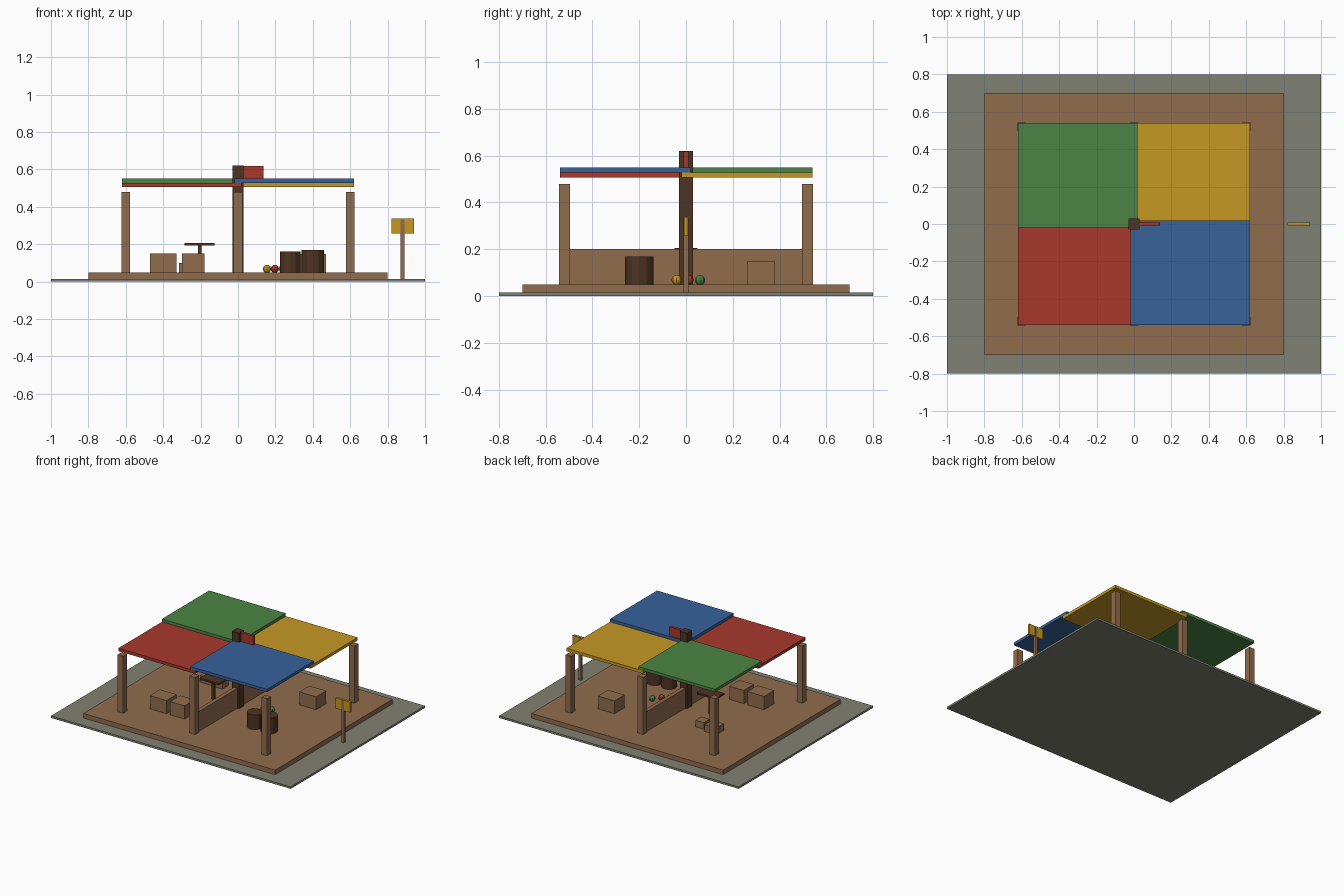
import bpy

cube = bpy.data.objects.get("Cube")
if cube:
    bpy.data.objects.remove(cube, do_unlink=True)


def material(name, *rgb):
    """Flat material from 0-255 display values, converted to linear."""
    lin = [((c / 255 + 0.055) / 1.055) ** 2.4 for c in rgb]
    mat = bpy.data.materials.new(name)
    mat.use_nodes = True
    mat.diffuse_color = (*lin, 1)
    mat.node_tree.nodes["Principled BSDF"].inputs["Base Color"].default_value = (*lin, 1)
    return mat


stone = material("grey stone", 128, 129, 115)
wood = material("brown wood", 145, 108, 77)
dark = material("dark wood", 78, 52, 34)
red = material("red", 168, 56, 44)
yellow = material("yellow", 198, 152, 36)
green = material("green", 76, 132, 68)
blue = material("blue", 55, 98, 154)


def finish(name, mat):
    ob = bpy.context.object
    ob.name = ob.data.name = name
    ob.data.materials.append(mat)
    return ob


def box(name, mat, x, y, z0, z1, sx, sy):
    """Box centred on x, y, reaching from z0 to z1."""
    bpy.ops.mesh.primitive_cube_add(size=1, location=(x, y, (z0 + z1) / 2))
    ob = finish(name, mat)
    ob.scale = (sx, sy, z1 - z0)
    bpy.ops.object.transform_apply(location=False, rotation=False, scale=True)
    return ob


def barrel(name, x, y, radius, top):
    bpy.ops.mesh.primitive_cylinder_add(vertices=12, radius=radius, depth=top - deck_top,
                                        location=(x, y, (top + deck_top) / 2))
    return finish(name, dark)


def ball(name, mat, x, y):
    bpy.ops.mesh.primitive_uv_sphere_add(segments=8, ring_count=6, radius=0.022,
                                         location=(x, y, deck_top + 0.018))
    return finish(name, mat)


ground_top, deck_top = 0.015, 0.05

# Ground and deck
box("ground_slab", stone, 0, 0, 0, ground_top, 2, 1.6)
box("deck", wood, 0, 0, ground_top, deck_top, 1.6, 1.4)

# Roof posts, central mast with flag, dividing wall
for side, x in (("right", -0.6), ("middle", 0), ("left", 0.6)):
    for end, y in (("front", -0.52), ("back", 0.52)):
        box(f"{end}_{side}_post", wood, x, y, deck_top, 0.48, 0.046, 0.046)
box("mast", dark, 0, 0, deck_top, 0.62, 0.06, 0.06)
box("flag", red, 0.08, 0, 0.55, 0.618, 0.11, 0.02)
box("dividing_wall", wood, 0, 0, deck_top, 0.2, 0.03, 1.0)

# Four overlapping roof panels, one diagonal pair above the other
for mat, sx, sy, z in ((red, -1, -1, 0.506), (yellow, 1, 1, 0.506),
                       (green, -1, 1, 0.528), (blue, 1, -1, 0.528)):
    box(f"{mat.name}_roof_panel", mat, 0.3 * sx, 0.26 * sy, z, z + 0.022, 0.64, 0.56)

# Crates
box("front_crate", wood, -0.4, -0.32, deck_top, 0.15, 0.14, 0.12)
box("front_inner_crate", wood, -0.24, -0.32, deck_top, 0.15, 0.12, 0.12)
box("back_left_crate", wood, 0.4, 0.32, deck_top, 0.147, 0.14, 0.12)
box("small_block", wood, -0.28, 0.2, deck_top, 0.1, 0.07, 0.07)
box("low_block", wood, -0.385, 0.215, deck_top, 0.1, 0.1, 0.09)

# Table
box("table_top", dark, -0.205, 0, 0.193, 0.206, 0.16, 0.1)
box("table_leg", dark, -0.205, 0, deck_top, 0.193, 0.02, 0.02)

# Barrels and balls
barrel("small_barrel", 0.28, -0.2, 0.055, 0.16)
barrel("large_barrel", 0.4, -0.2, 0.06, 0.17)
ball("yellow_ball", yellow, 0.155, -0.04)
ball("red_ball", red, 0.197, 0.01)
ball("green_ball", green, 0.24, 0.06)

# Sign beside the deck
box("sign_post", wood, 0.88, 0, ground_top, 0.333, 0.02, 0.02)
box("sign_board", yellow, 0.88, 0, 0.257, 0.337, 0.12, 0.018)
